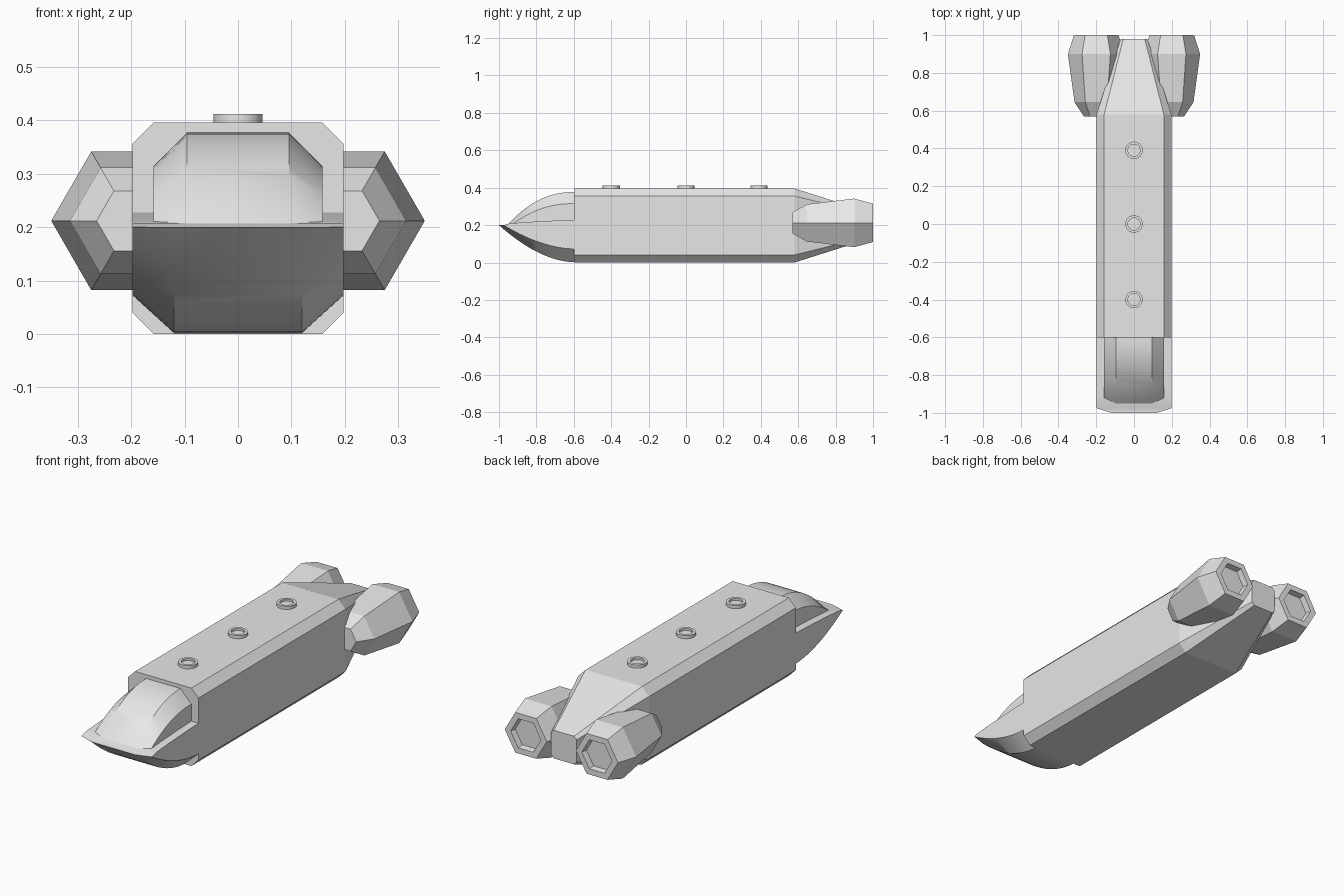
import bpy, bmesh, math

cube = bpy.data.objects.get("Cube")
if cube:
    bpy.data.objects.remove(cube, do_unlink=True)

GREY = (0.8, 0.8, 0.8, 1)
mat = bpy.data.materials.new("hull grey")
mat.use_nodes = True
mat.diffuse_color = GREY
mat.node_tree.nodes["Principled BSDF"].inputs["Base Color"].default_value = GREY


def loft(name, rings, smooth=False):
    """Skin a list of equal-length rings and cap both ends."""
    bm = bmesh.new()
    loops = [[bm.verts.new(p) for p in ring] for ring in rings]
    n = len(loops[0])
    for a, b in zip(loops, loops[1:]):
        for i in range(n):
            j = (i + 1) % n
            bm.faces.new((a[i], a[j], b[j], b[i]))
    bm.faces.new(loops[0][::-1])
    bm.faces.new(loops[-1])
    bmesh.ops.remove_doubles(bm, verts=bm.verts, dist=0.0005)
    bmesh.ops.recalc_face_normals(bm, faces=bm.faces)
    mesh = bpy.data.meshes.new(name)
    bm.to_mesh(mesh)
    bm.free()
    mesh.materials.append(mat)
    obj = bpy.data.objects.new(name, mesh)
    bpy.context.collection.objects.link(obj)
    if smooth:
        bpy.ops.object.select_all(action='DESELECT')
        obj.select_set(True)
        bpy.context.view_layer.objects.active = obj
        bpy.ops.object.shade_smooth_by_angle(angle=math.radians(30))
    return obj


def circle(radius, sides):
    return [(radius * math.cos(2 * math.pi * i / sides),
             radius * math.sin(2 * math.pi * i / sides)) for i in range(sides)]


# Hull: chamfered box that tapers to a small tail
MID = 0.198


def hull_ring(y, scale):
    w, c = MID * scale, (MID - 0.04) * scale
    pts = [(w, -c), (w, c), (c, w), (-c, w), (-w, c), (-w, -c), (-c, -w), (c, -w)]
    return [(x, y, MID + z) for x, z in pts]


loft("hull", [hull_ring(-0.6, 1), hull_ring(0.58, 1), hull_ring(0.98, 0.36)])


# Nose and canopy: curved shells with chamfered sides
def shell(name, half, flat, y_flat, y_side, base, z_flat, z_side, power, rise=0, steps=14):
    rings = []
    for k in range(steps + 1):
        s = k / steps
        curve = 1 - (1 - s) ** power
        yf = y_flat + (-0.6 - y_flat) * s
        ys = y_side + (-0.6 - y_side) * s
        zf = base + (z_flat - base) * curve
        zs = base + (z_side - base) * curve
        deck = base + rise * math.sqrt(s)
        right = [(half, ys, deck), (half, ys, zs), (flat, yf, zf)]
        rings.append(right + [(-x, y, z) for x, y, z in reversed(right)])
    return loft(name, rings, smooth=True)


shell("nose", 0.198, 0.12, -1.0, -0.975, 0.2, 0.002, 0.073, 1.8, rise=0.028)
shell("canopy", 0.158, 0.096, -0.95, -0.925, 0.207, 0.377, 0.315, 2.2)

# Engines: six-sided pods with a recessed nozzle
POD = [(0.57, 0.065), (0.645, 0.115), (0.9, 0.15), (1.0, 0.118), (1.0, 0.085), (0.97, 0.08)]
for side, label in ((1, "left"), (-1, "right")):
    loft(label + "_engine",
         [[(side * 0.2 + x, y, 0.212 + z) for x, z in circle(r, 6)] for y, r in POD])

# Roof hatches: short round collars with a sunken lid
COLLAR = [(0.385, 0.046), (0.412, 0.046), (0.412, 0.032), (0.402, 0.032)]
for y, label in ((-0.4, "front"), (0, "middle"), (0.39, "rear")):
    loft(label + "_hatch",
         [[(px, y + py, z) for px, py in circle(r, 32)] for z, r in COLLAR], smooth=True)
